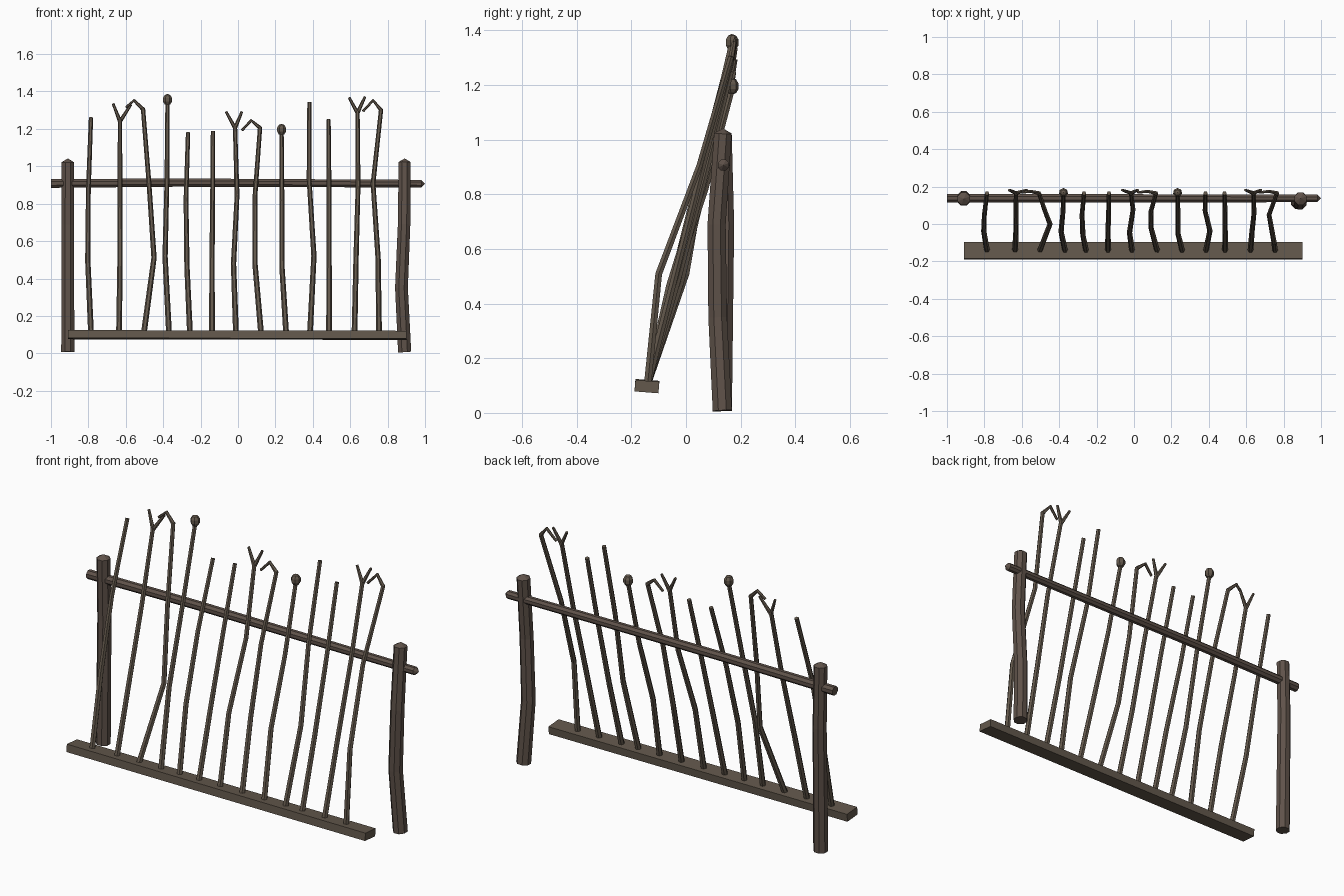
import bpy, bmesh, math
from mathutils import Vector, Matrix

if "Cube" in bpy.data.objects:
    bpy.data.objects.remove(bpy.data.objects["Cube"])


def material(name, rgb):
    m = bpy.data.materials.new(name)
    m.diffuse_color = (*rgb, 1)
    m.use_nodes = True
    m.node_tree.nodes["Principled BSDF"].inputs["Base Color"].default_value = m.diffuse_color
    return m


BARK = material("dark bark", (0.115, 0.085, 0.068))
WOOD = material("dry wood", (0.125, 0.098, 0.072))


def add_object(name, bm, mat):
    bmesh.ops.recalc_face_normals(bm, faces=bm.faces)
    me = bpy.data.meshes.new(name)
    bm.to_mesh(me)
    bm.free()
    me.materials.append(mat)
    ob = bpy.data.objects.new(name, me)
    bpy.context.collection.objects.link(ob)
    return ob


def tube(bm, path, r0, r1, sides, tip=0.0):
    """Tapered tube along a path, flat start, optional shallow point at the end."""
    pts = [Vector(p) for p in path]
    n = len(pts)
    rings = []
    for i, p in enumerate(pts):
        t = (pts[min(i + 1, n - 1)] - pts[max(i - 1, 0)]).normalized()
        up = Vector((0, 1, 0))
        a = (up - t * up.dot(t)).normalized()
        b = t.cross(a)
        r = r0 + (r1 - r0) * i / (n - 1)
        rings.append([bm.verts.new(p + r * (a * math.cos(k) + b * math.sin(k)))
                      for k in (math.tau * (j + 0.5) / sides for j in range(sides))])
    for u, v in zip(rings, rings[1:]):
        for j in range(sides):
            k = (j + 1) % sides
            bm.faces.new((u[j], u[k], v[k], v[j]))
    bm.faces.new(rings[0])
    if tip:
        apex = bm.verts.new(pts[-1] + (pts[-1] - pts[-2]).normalized() * tip)
        for j in range(sides):
            bm.faces.new((rings[-1][j], rings[-1][(j + 1) % sides], apex))
    else:
        bm.faces.new(rings[-1])


def pole(name, path, r0, r1, tip):
    bm = bmesh.new()
    tube(bm, path, r0, r1, 8, tip)
    add_object(name, bm, BARK)


# posts and top rail
pole("left_post", [(-0.91, 0.133, 0.008), (-0.91, 0.138, 0.35),
                   (-0.91, 0.143, 0.69), (-0.91, 0.135, 1.022)], 0.038, 0.035, 0.02)
pole("right_post", [(0.891, 0.133, 0.008), (0.874, 0.116, 0.35),
                    (0.888, 0.112, 0.69), (0.891, 0.135, 1.022)], 0.038, 0.035, 0.02)
pole("top_rail", [(-1, 0.137, 0.908), (-0.33, 0.138, 0.913),
                  (0.33, 0.137, 0.91), (0.98, 0.137, 0.907)], 0.025, 0.022, 0.02)

# bottom plank, slightly tilted
bm = bmesh.new()
bmesh.ops.create_cube(bm, size=1, matrix=Matrix.Translation((-0.003, -0.143, 0.098))
                      @ Matrix.Rotation(0.002, 4, 'Y') @ Matrix.Rotation(-0.08, 4, 'X')
                      @ Matrix.Diagonal((1.81, 0.088, 0.042, 1)))
add_object("bottom_plank", bm, WOOD)

# sticks: x at four heights, top z, y at the two bends, kind of tip, tip points (x, z)
STICKS = [
    ((-0.786, -0.803, -0.80, -0.786), 1.26, (-0.04, 0.05), "plain", []),
    ((-0.636, -0.631, -0.631, -0.631), 1.25, (-0.04, 0.07), "fork", [(-0.668, 1.335), (-0.572, 1.33)]),
    ((-0.503, -0.449, -0.476, -0.508), 1.31, (0.0, 0.07), "hook", [(-0.556, 1.352), (-0.599, 1.315)]),
    ((-0.369, -0.39, -0.38, -0.377), 1.33, (-0.04, 0.06), "knob", []),
    ((-0.257, -0.273, -0.278, -0.267), 1.18, (-0.06, 0.05), "plain", []),
    ((-0.139, -0.139, -0.136, -0.134), 1.187, (-0.04, 0.06), "plain", []),
    ((-0.011, -0.024, -0.005, -0.016), 1.214, (-0.045, 0.077), "fork", [(-0.064, 1.292), (0.021, 1.292)]),
    ((0.123, 0.091, 0.091, 0.118), 1.21, (-0.02, 0.07), "hook", [(0.07, 1.245), (0.021, 1.192)]),
    ((0.257, 0.235, 0.235, 0.233), 1.17, (-0.05, 0.07), "knob", []),
    ((0.385, 0.406, 0.38, 0.382), 1.342, (-0.035, 0.07), "plain", []),
    ((0.487, 0.487, 0.487, 0.484), 1.25, (-0.03, 0.07), "plain", []),
    ((0.623, 0.631, 0.642, 0.639), 1.294, (-0.04, 0.06), "fork", [(0.594, 1.368), (0.679, 1.372)]),
    ((0.754, 0.749, 0.722, 0.765), 1.305, (-0.1, 0.05), "hook", [(0.722, 1.352), (0.668, 1.294)]),
]
for i, (xs, top, bend, kind, tips) in enumerate(STICKS, 1):
    bm = bmesh.new()
    ys = (-0.14, *bend, 0.165)
    zs = [0.11 + (top - 0.11) * k / 3 for k in range(4)]
    tube(bm, list(zip(xs, ys, zs)), 0.0155, 0.0115, 6)
    end = Vector((xs[3], 0.165, top))
    if kind == "fork":
        for x, z in tips:
            tube(bm, [end - Vector((0, 0, 0.01)), (x, 0.182, z)], 0.011, 0.007, 6)
    elif kind == "hook":
        (x1, z1), (x2, z2) = tips
        tube(bm, [end - Vector((0, 0, 0.005)), (x1, 0.175, z1), (x2, 0.168, z2)], 0.011, 0.007, 6)
    elif kind == "knob":
        bmesh.ops.create_uvsphere(bm, u_segments=7, v_segments=5, radius=0.026,
                                  matrix=Matrix.Translation(end + Vector((0, 0.003, 0.026)))
                                  @ Matrix.Diagonal((1, 1, 1.2, 1)))
    add_object(f"{kind}_stick_{i}", bm, WOOD)
